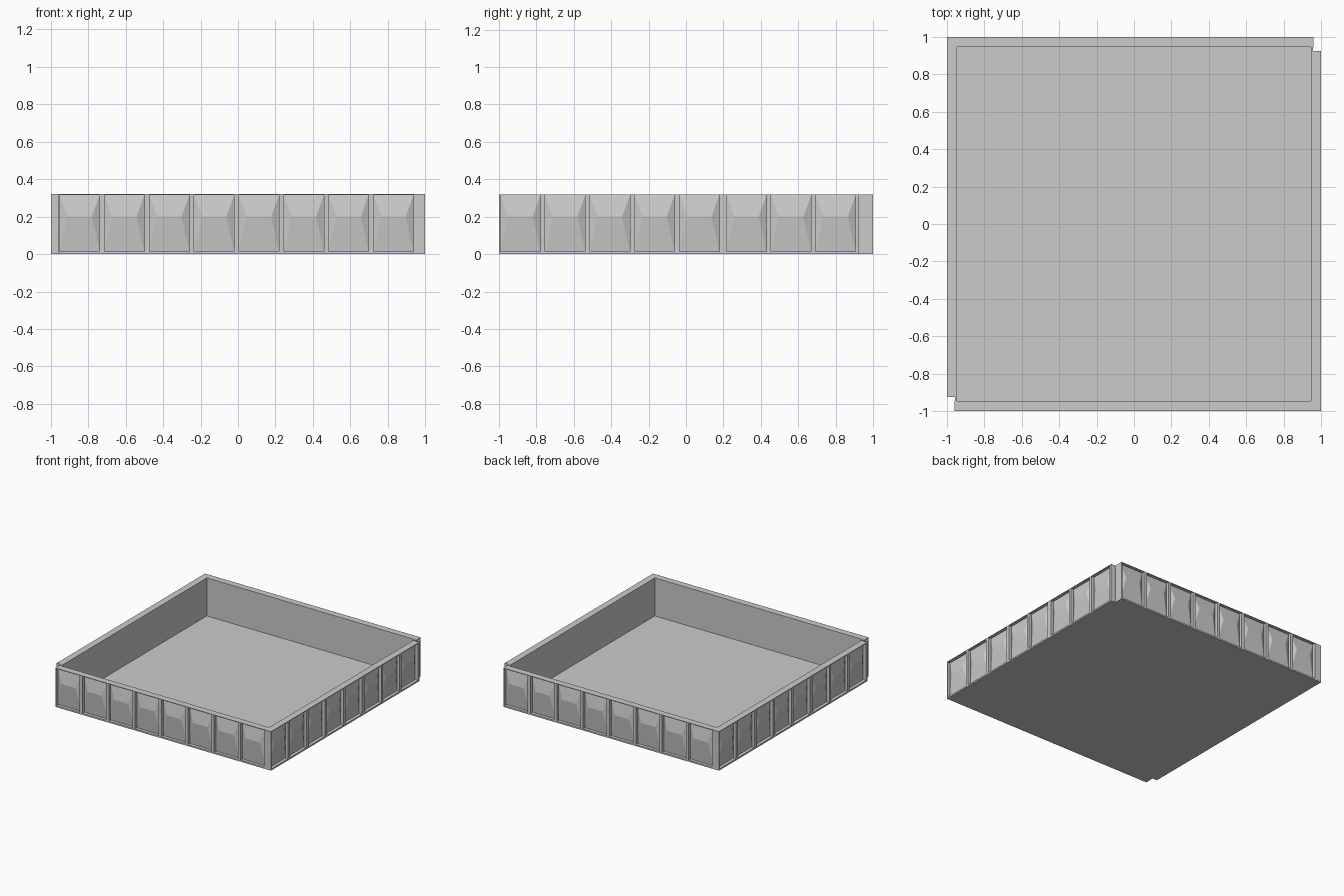
import bpy, bmesh
from math import pi
from mathutils import Matrix, Vector

if "Cube" in bpy.data.objects:
    bpy.data.objects.remove(bpy.data.objects["Cube"])

H = 0.32                     # wall height
T = 0.055                    # wall thickness
Z0, Z1, RIDGE = 0.013, 0.315, 0.2
RECESS, BUMP = 0.025, 0.005  # depth of panel edge and of panel ridge
PANEL_W = 0.214


def finish(name, bm):
    bmesh.ops.remove_doubles(bm, verts=bm.verts, dist=1e-5)
    bmesh.ops.recalc_face_normals(bm, faces=bm.faces)
    me = bpy.data.meshes.new(name)
    bm.to_mesh(me)
    bm.free()
    ob = bpy.data.objects.new(name, me)
    bpy.context.collection.objects.link(ob)
    return ob


def box(name, lo, hi):
    bm = bmesh.new()
    lo, hi = Vector(lo), Vector(hi)
    s = hi - lo
    bmesh.ops.create_cube(bm, size=1, matrix=Matrix.Translation((lo + hi) / 2) @ Matrix.Diagonal((*s, 1)))
    return finish(name, bm)


def wall(name, start, end, panels, place):
    """Wall along u with sunken hipped panels; place maps (u, depth, z) to space."""
    bm = bmesh.new()

    def face(*pts):
        bm.faces.new([bm.verts.new(place(*p)) for p in pts])

    def quad(u0, u1, z0, z1, d=0):
        face((u0, d, z0), (u1, d, z0), (u1, d, z1), (u0, d, z1))

    edges = [start] + [e for p in panels for e in (p, p + PANEL_W)] + [end]
    rows = [0, Z0, Z1, H]
    for i, (u0, u1) in enumerate(zip(edges, edges[1:])):
        # top and bottom strips, back
        quad(u0, u1, 0, Z0)
        quad(u0, u1, Z1, H)
        quad(u0, u1, 0, H, T)
        for z in (0, H):
            face((u0, 0, z), (u1, 0, z), (u1, T, z), (u0, T, z))
        if i % 2 == 0:
            quad(u0, u1, Z0, Z1)     # post between panels
            continue
        # recess sides
        rim = [(u0, Z0), (u1, Z0), (u1, Z1), (u0, Z1)]
        for a, b in zip(rim, rim[1:] + rim[:1]):
            face((a[0], 0, a[1]), (b[0], 0, b[1]), (b[0], RECESS, b[1]), (a[0], RECESS, a[1]))
        # hipped panel with a short horizontal ridge
        bl, br, tr, tl = [(u, RECESS, z) for u, z in rim]
        rl, rr = (u0 + 0.042, BUMP, RIDGE), (u1 - 0.042, BUMP, RIDGE)
        face(bl, br, rr, rl)
        face(tl, rl, rr, tr)
        face(bl, rl, tl)
        face(br, tr, rr)
    # end caps
    for u in (start, end):
        face(*[(u, 0, z) for z in rows], (u, T, H), (u, T, 0))
    return finish(name, bm)


def front(u, d, z):
    return (u, -1 + d, z)


def right(u, d, z):
    return (1 - d, u, z)


# Half of the ring: front wall, two right wall segments and corner tongue
half = [
    wall("front_wall", -0.96, 0.945, [-0.953 + 0.2395 * i for i in range(8)], front),
    wall("right_wall_long", -1, 0.205, [-0.992 + 0.239 * i for i in range(5)], right),
    wall("right_wall_short", 0.205, 0.925, [0.217 + 0.238 * i for i in range(3)], right),
    box("front_corner_tongue", (-0.957, -0.945, 0), (-0.945, -0.925, H)),
]

# Other half: the same parts turned by 180 degrees
for ob in half:
    other = ob.copy()
    other.data = ob.data.copy()
    other.data.transform(Matrix.Rotation(pi, 4, "Z"))
    other.name = ob.name.replace("front", "back").replace("right", "left")
    bpy.context.collection.objects.link(other)

# Floor plate
box("floor", (-0.945, -0.945, 0), (0.945, 0.945, 0.008))
